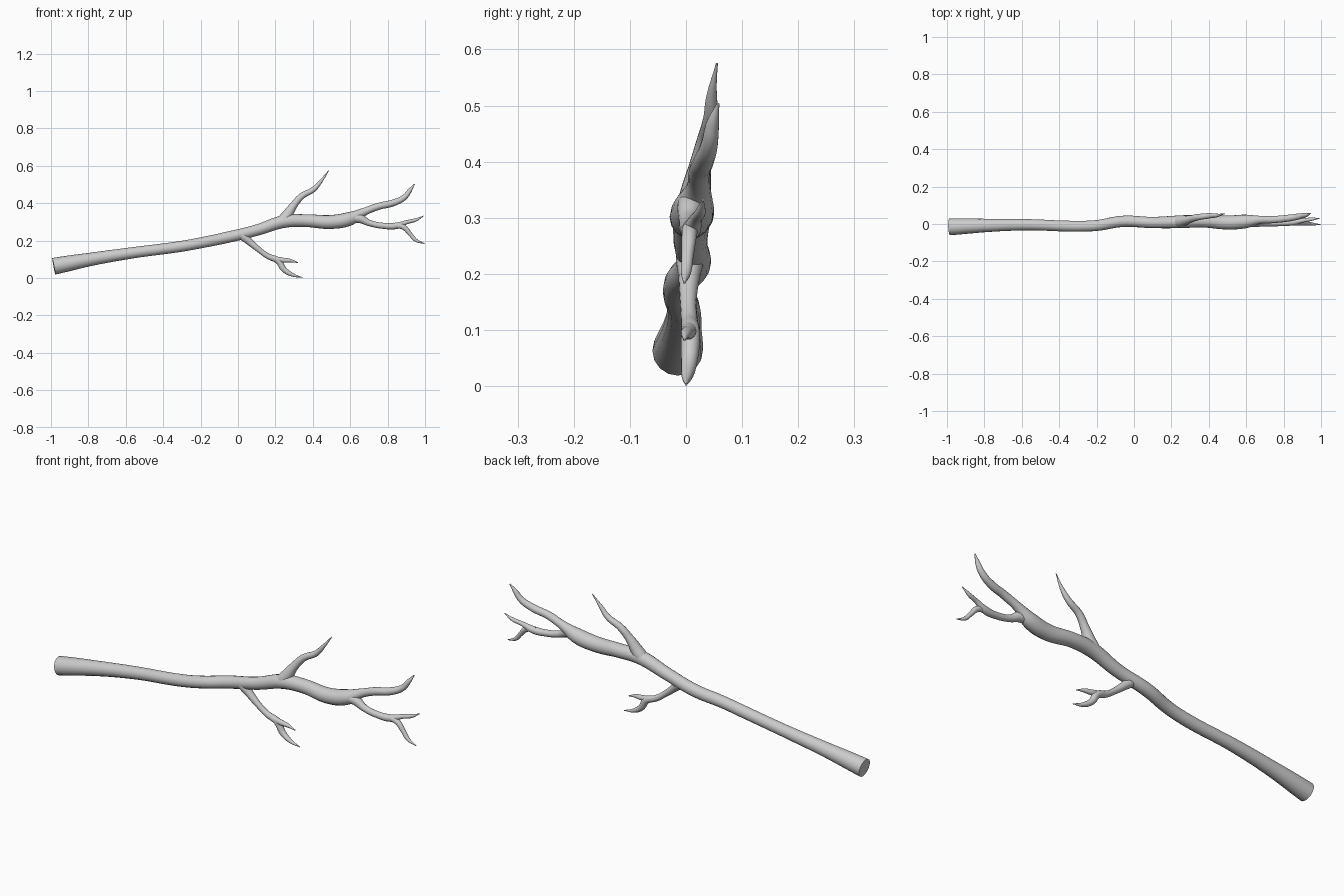
import bpy


def limb(name, points):
    """Tapered round limb through (x, y, z, radius) points, as a smooth mesh."""
    cu = bpy.data.curves.new(name, 'CURVE')
    cu.dimensions = '3D'
    cu.bevel_depth = 1.0
    cu.bevel_resolution = 6
    cu.resolution_u = 8
    cu.use_fill_caps = True
    sp = cu.splines.new('BEZIER')
    sp.radius_interpolation = 'CARDINAL'
    sp.bezier_points.add(len(points) - 1)
    for bp, (x, y, z, r) in zip(sp.bezier_points, points):
        bp.co = (x, y, z)
        bp.radius = r
        bp.handle_left_type = bp.handle_right_type = 'AUTO'
    ob = bpy.data.objects.new(name, cu)
    bpy.context.collection.objects.link(ob)
    bpy.ops.object.select_all(action='DESELECT')
    ob.select_set(True)
    bpy.context.view_layer.objects.active = ob
    bpy.ops.object.convert(target='MESH')
    bpy.ops.object.shade_smooth_by_angle()
    return bpy.context.object


# Thick stem, running on into the upper fork twig
limb("main_stem", [
    (-0.985, -0.015, 0.063, 0.045), (-0.80, -0.008, 0.098, 0.036),
    (-0.57, -0.004, 0.134, 0.030), (-0.30, -0.012, 0.170, 0.029),
    (-0.20, -0.008, 0.188, 0.029), (-0.06, 0.014, 0.217, 0.030),
    (0.10, 0.008, 0.256, 0.030), (0.25, 0.012, 0.303, 0.034),
    (0.36, 0.016, 0.307, 0.034), (0.50, 0.008, 0.300, 0.037),
    (0.60, 0.014, 0.318, 0.036), (0.67, 0.022, 0.352, 0.022),
    (0.75, 0.024, 0.383, 0.019), (0.83, 0.032, 0.402, 0.018),
    (0.89, 0.042, 0.432, 0.015), (0.92, 0.048, 0.470, 0.011),
    (0.943, 0.057, 0.503, 0.003)])

# Lower twig of the end fork and its side shoot
limb("end_twig", [
    (0.58, 0.012, 0.318, 0.026), (0.65, 0.008, 0.318, 0.024),
    (0.70, 0.004, 0.295, 0.017), (0.77, 0.004, 0.280, 0.016),
    (0.85, 0.010, 0.280, 0.017), (0.90, 0.018, 0.298, 0.011),
    (0.95, 0.026, 0.311, 0.009), (0.992, 0.030, 0.332, 0.002)])
limb("end_twig_shoot", [
    (0.83, 0.008, 0.282, 0.014), (0.885, 0.006, 0.272, 0.014),
    (0.92, 0.003, 0.236, 0.011), (0.95, 0.000, 0.203, 0.009),
    (0.996, -0.003, 0.184, 0.002)])

# Branch rising from the middle of the stem
limb("upper_branch", [
    (0.235, 0.012, 0.300, 0.032), (0.262, 0.016, 0.335, 0.029),
    (0.295, 0.024, 0.385, 0.021), (0.34, 0.036, 0.437, 0.017),
    (0.405, 0.044, 0.475, 0.014), (0.445, 0.046, 0.520, 0.009),
    (0.485, 0.055, 0.575, 0.002)])

# Branch hanging below the stem and its side shoot
limb("lower_branch", [
    (0.02, 0.008, 0.232, 0.026), (0.055, 0.006, 0.200, 0.020),
    (0.11, 0.004, 0.153, 0.015), (0.16, 0.006, 0.117, 0.015),
    (0.215, 0.008, 0.092, 0.017), (0.245, 0.006, 0.047, 0.015),
    (0.29, 0.002, 0.018, 0.010), (0.345, 0.000, 0.003, 0.002)])
limb("lower_branch_shoot", [
    (0.19, 0.006, 0.104, 0.014), (0.24, 0.004, 0.096, 0.013),
    (0.28, 0.000, 0.093, 0.009), (0.322, -0.003, 0.082, 0.002)])
